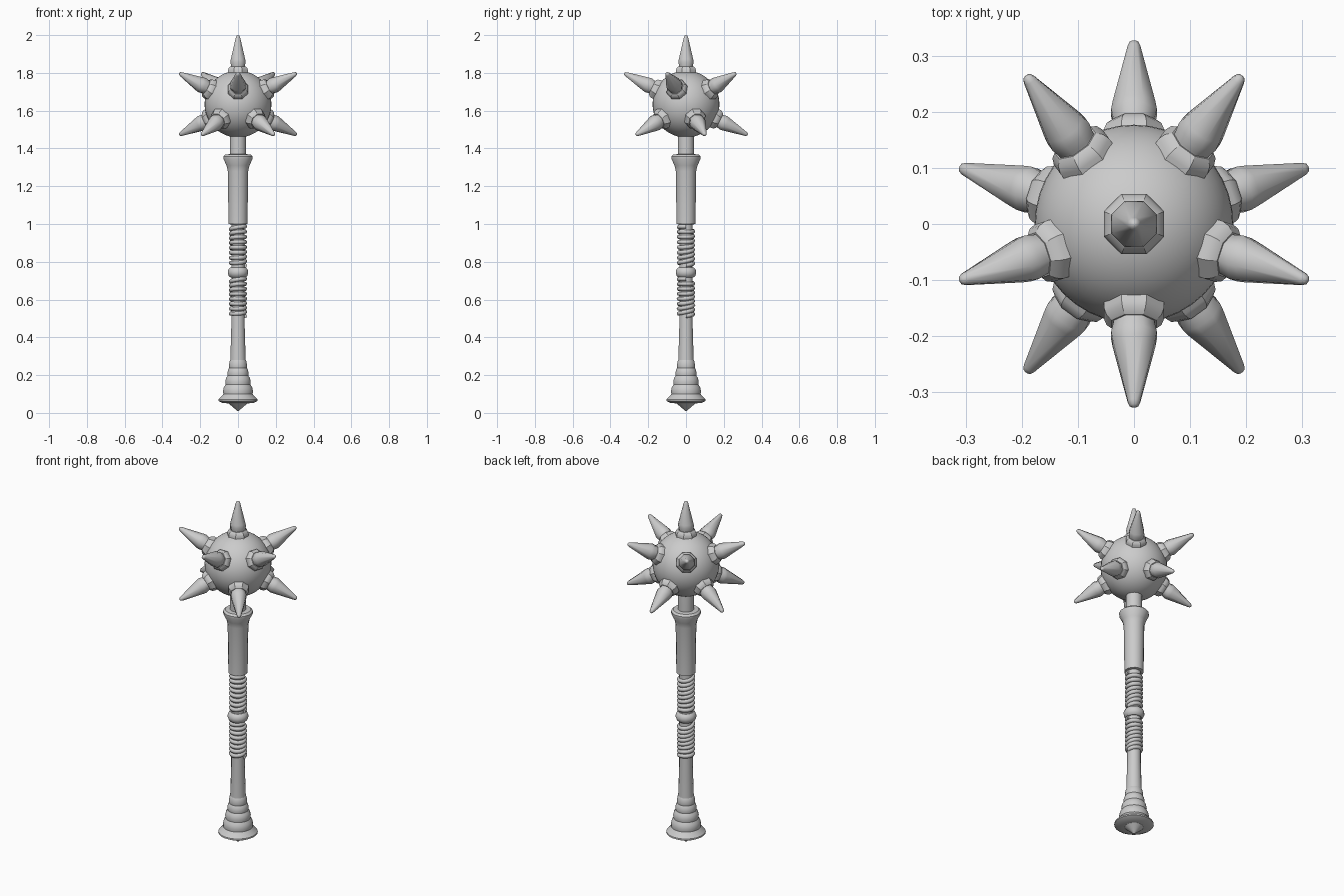
import bpy, bmesh, math
from mathutils import Vector, Matrix

if "Cube" in bpy.data.objects:
    bpy.data.objects.remove(bpy.data.objects["Cube"], do_unlink=True)

steel = bpy.data.materials.new("plain_grey")
steel.use_nodes = True
GREY = (0.6, 0.6, 0.6, 1)
steel.diffuse_color = GREY
steel.node_tree.nodes["Principled BSDF"].inputs["Base Color"].default_value = GREY


def finish(name, bm, angle=35):
    bmesh.ops.recalc_face_normals(bm, faces=bm.faces[:])
    mesh = bpy.data.meshes.new(name)
    bm.to_mesh(mesh)
    bm.free()
    obj = bpy.data.objects.new(name, mesh)
    bpy.context.collection.objects.link(obj)
    mesh.materials.append(steel)
    bpy.ops.object.select_all(action="DESELECT")
    obj.select_set(True)
    bpy.context.view_layer.objects.active = obj
    bpy.ops.object.shade_smooth_by_angle(angle=math.radians(angle))
    return obj


def turned(name, profile, sides, matrix=Matrix(), angle=35):
    """Lathe (radius, height) points around the local z axis, capped at both ends."""
    bm = bmesh.new()
    rings = []
    for r, z in profile:
        turn = [2 * math.pi * (i + 0.5) / sides for i in range(sides)]
        rings.append([bm.verts.new((r * math.cos(a), r * math.sin(a), z)) for a in turn])
    for low, high in zip(rings, rings[1:]):
        for i in range(sides):
            j = (i + 1) % sides
            bm.faces.new((low[i], low[j], high[j], high[i]))
    bm.faces.new(rings[0][::-1])
    bm.faces.new(rings[-1])
    bm.transform(matrix)
    return finish(name, bm, angle)


# Handle: pommel with stepped rings, bare shaft, grip knot, sleeve
turned("pommel", [(0.003, 0.01), (0.05, 0.05), (0.085, 0.053), (0.105, 0.064), (0.104, 0.072),
                  (0.088, 0.088), (0.078, 0.1), (0.08, 0.115), (0.076, 0.135), (0.066, 0.15),
                  (0.068, 0.165), (0.064, 0.185), (0.055, 0.197), (0.057, 0.21), (0.053, 0.228),
                  (0.047, 0.238), (0.049, 0.25), (0.045, 0.272), (0.041, 0.28)], 24)
turned("shaft", [(0.042, 0.26), (0.036, 0.46), (0.036, 1.1), (0.043, 1.3), (0.043, 1.5)], 16)
turned("grip_knot", [(0.04, 0.717), (0.05, 0.725), (0.055, 0.738), (0.055, 0.75),
                     (0.05, 0.763), (0.04, 0.771)], 16)
turned("sleeve", [(0.04, 0.998), (0.051, 1.0), (0.055, 1.28), (0.062, 1.31), (0.079, 1.345),
                  (0.079, 1.358), (0.068, 1.368), (0.043, 1.37)], 16)


# Cord wound around the grip, slightly uneven
def cord(name, bottom, top, turns, thick=0.012):
    steps, sides = 16, 6
    bm = bmesh.new()
    rings = []
    for k in range(turns * steps + 1):
        a = 2 * math.pi * k / steps
        z = bottom + (top - bottom) * k / (turns * steps) + 0.005 * math.sin(a * 0.93)
        out = Vector((math.cos(a), math.sin(a), 0))
        ring = []
        for s in range(sides):
            t = 2 * math.pi * s / sides
            ring.append(bm.verts.new(out * (0.037 + thick * math.cos(t))
                                     + Vector((0, 0, z + thick * math.sin(t)))))
        rings.append(ring)
    for a, b in zip(rings, rings[1:]):
        for s in range(sides):
            n = (s + 1) % sides
            bm.faces.new((a[s], a[n], b[n], b[s]))
    bm.faces.new(rings[0])
    bm.faces.new(rings[-1][::-1])
    finish(name, bm, 70)


cord("lower_grip_cord", 0.512, 0.708, 8)
cord("upper_grip_cord", 0.78, 0.985, 8)

# Ball head
CENTRE = Vector((0, 0, 1.635))
bm = bmesh.new()
bmesh.ops.create_uvsphere(bm, u_segments=40, v_segments=24, radius=0.177,
                          matrix=Matrix.Translation(CENTRE))
finish("ball_head", bm, 60)

# Spikes on icosahedron directions; the shaft takes the lowest one
COLLAR = [(0.058, 0.15), (0.058, 0.178), (0.053, 0.191), (0.043, 0.2), (0.03, 0.2)]
SPIKE = [(0.038, 0.17), (0.04, 0.205), (0.044, 0.222), (0.041, 0.238),
         (0.012, 0.354), (0.008, 0.362), (0.002, 0.365)]
directions = [Vector((0, 0, 1))]
for height, start in ((1, -90), (-1, 90)):
    for i in range(5):
        a = math.radians(start + 72 * i)
        directions.append(Vector((2 * math.cos(a), 2 * math.sin(a), height)).normalized())

for i, d in enumerate(directions):
    place = Matrix.Translation(CENTRE) @ d.to_track_quat("Z", "Y").to_matrix().to_4x4()
    turned(f"spike_collar_{i + 1}", COLLAR, 8, place, 30)
    turned(f"spike_{i + 1}", SPIKE, 8, place, 50)
